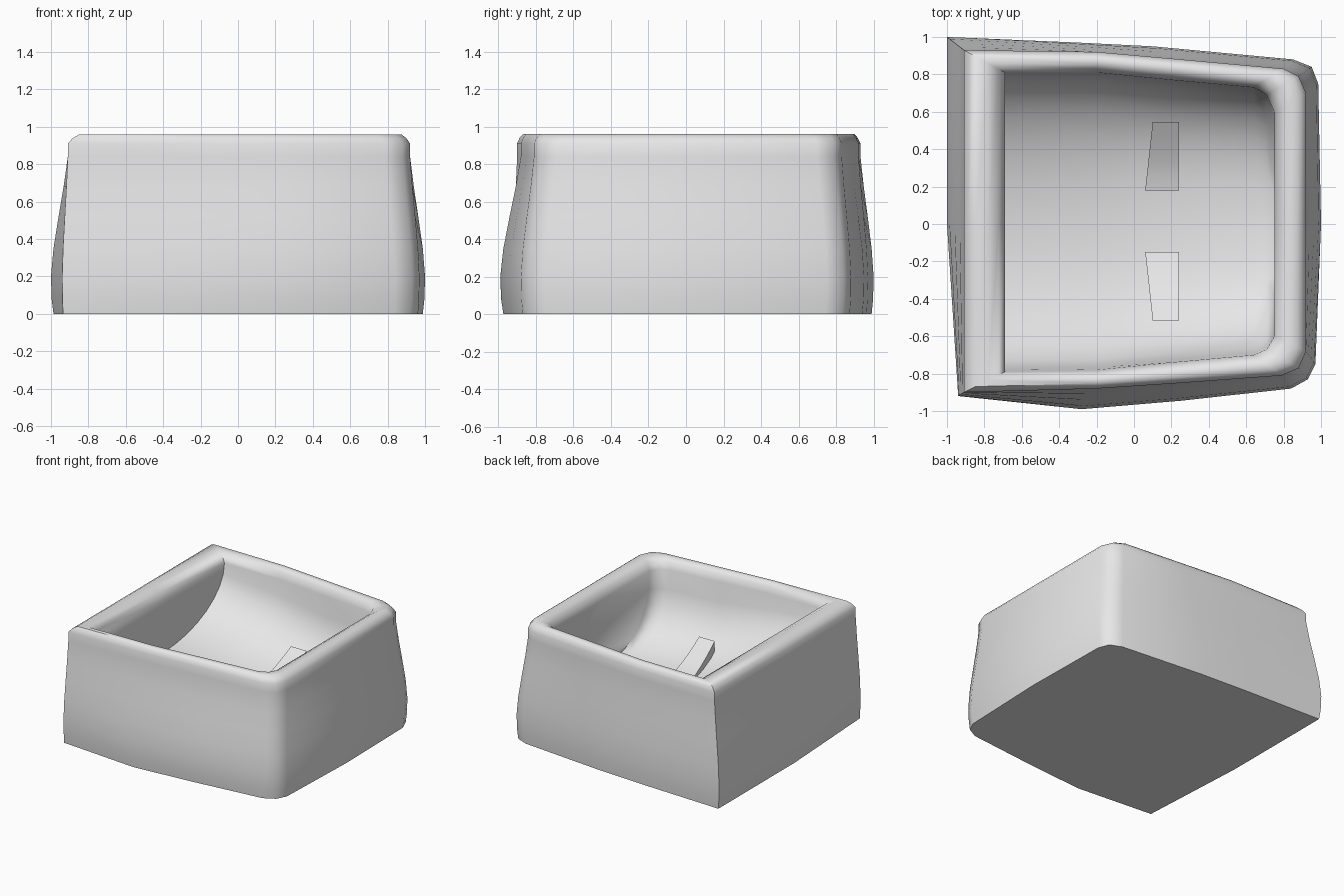
import bpy, bmesh, math

cube = bpy.data.objects.get("Cube")
if cube:
    bpy.data.objects.remove(cube, do_unlink=True)

grey = bpy.data.materials.new("pale grey")
grey.use_nodes = True
colour = (0.8, 0.8, 0.8, 1)
grey.diffuse_color = colour
grey.node_tree.nodes["Principled BSDF"].inputs["Base Color"].default_value = colour


def finish(bm, name, angle):
    """Turn a bmesh into a smooth shaded object with sharp creases kept."""
    bmesh.ops.recalc_face_normals(bm, faces=bm.faces)
    mesh = bpy.data.meshes.new(name)
    bm.to_mesh(mesh)
    bm.free()
    mesh.materials.append(grey)
    obj = bpy.data.objects.new(name, mesh)
    bpy.context.collection.objects.link(obj)
    bpy.ops.object.select_all(action="DESELECT")
    bpy.context.view_layer.objects.active = obj
    obj.select_set(True)
    bpy.ops.object.shade_smooth_by_angle(angle=math.radians(angle))


def bridge(bm, a, b, closed=True):
    """Join two rows of vertices with quads."""
    n = len(a)
    for i in range(n if closed else n - 1):
        k = (i + 1) % n
        bm.faces.new((a[i], a[k], b[k], b[i]))


def outline(back, front, right_x, left_x):
    """Closed plan: back edge, right middle, front edge, left middle."""
    return back + [(right_x, 0)] + front[::-1] + [(left_x, 0)]


def blend(a, b, t):
    return [(p[0] + (q[0] - p[0]) * t, p[1] + (q[1] - p[1]) * t) for p, q in zip(a, b)]


# Plans of the foot, the rim's outer edge and the rim's inner edge
foot = outline(
    [(-1, 1), (-.3, .97), (.1, .95), (.85, .88), (.95, .84), (.985, .75)],
    [(-.94, -.92), (-.28, -.99), (.25, -.945), (.84, -.88), (.93, -.83), (.97, -.75)],
    1, -1)
rim = outline(
    [(-.91, .93), (-.2, .92), (.25, .88), (.8, .83), (.88, .79), (.92, .7)],
    [(-.91, -.9), (-.2, -.88), (.25, -.85), (.79, -.81), (.88, -.77), (.92, -.68)],
    .92, -.91)
mouth = outline(
    [(-.69, .81), (-.2, .81), (.2, .77), (.64, .73), (.71, .69), (.75, .6)],
    [(-.69, -.79), (-.2, -.78), (.2, -.74), (.64, -.7), (.71, -.67), (.75, -.6)],
    .75, -.69)

# Tub: bulging walls, rolled rim and a trough shaped hollow
bm = bmesh.new()
mouth_z = .88
layers = [(blend(foot, rim, .15), 0), (blend(foot, rim, .04), .08), (foot, .2)]
layers += [(blend(foot, rim, t), z) for t, z in ((.15, .35), (.45, .52), (.75, .68), (1, .84))]
layers += [(rim, .91)]
layers += [(blend(rim, mouth, t), z) for t, z in ((.12, .94), (.28, .96), (.6, .96), (.85, .935))]
layers += [(mouth, mouth_z)]
rings = [[bm.verts.new((x, y, z)) for x, y in plan] for plan, z in layers]
for lower, upper in zip(rings, rings[1:]):
    bridge(bm, lower, upper)
bm.faces.new(rings[0])

# Hollow: one curved section per rim point, from the back edge to the front edge
inner = rings[-1]
steps = 16
columns = []
for i, (depth, power) in enumerate(((.43, 1), (.54, .9), (.58, .8), (.58, .8), (.57, .8), (.55, .8))):
    back, front = inner[i], inner[12 - i]
    middle = (back.co.y + front.co.y) / 2
    half = (back.co.y - front.co.y) / 2
    column = [back]
    for j in range(1, steps):
        a = math.pi * j / steps
        c = math.cos(a)
        y = middle + half * math.copysign(abs(c) ** power, c)
        z = mouth_z - depth * math.sin(a) ** power
        column.append(bm.verts.new((back.co.x, y, z)))
    columns.append(column + [front])
for a, b in zip(columns, columns[1:]):
    bridge(bm, a, b, closed=False)
bm.faces.new(columns[-1] + [inner[6]])
bm.faces.new(columns[0] + [inner[13]])
finish(bm, "tub", 50)

# Two curved straps rising from the floor of the hollow
for name, side, shift in (("back_strap", 1, .18), ("front_strap", -1, .15)):
    bm = bmesh.new()
    sections = []
    for i in range(6):
        t = i / 5
        y = side * (shift + .365 * t)
        z = .34 + .17 * t ** 1.4
        left = .06 + .04 * t
        corners = ((left, z), (.24, z), (.24, z - .12), (left, z - .12))
        sections.append([bm.verts.new((x, y, h)) for x, h in corners])
    for a, b in zip(sections, sections[1:]):
        bridge(bm, a, b)
    bm.faces.new(sections[0])
    bm.faces.new(sections[-1])
    finish(bm, name, 40)
